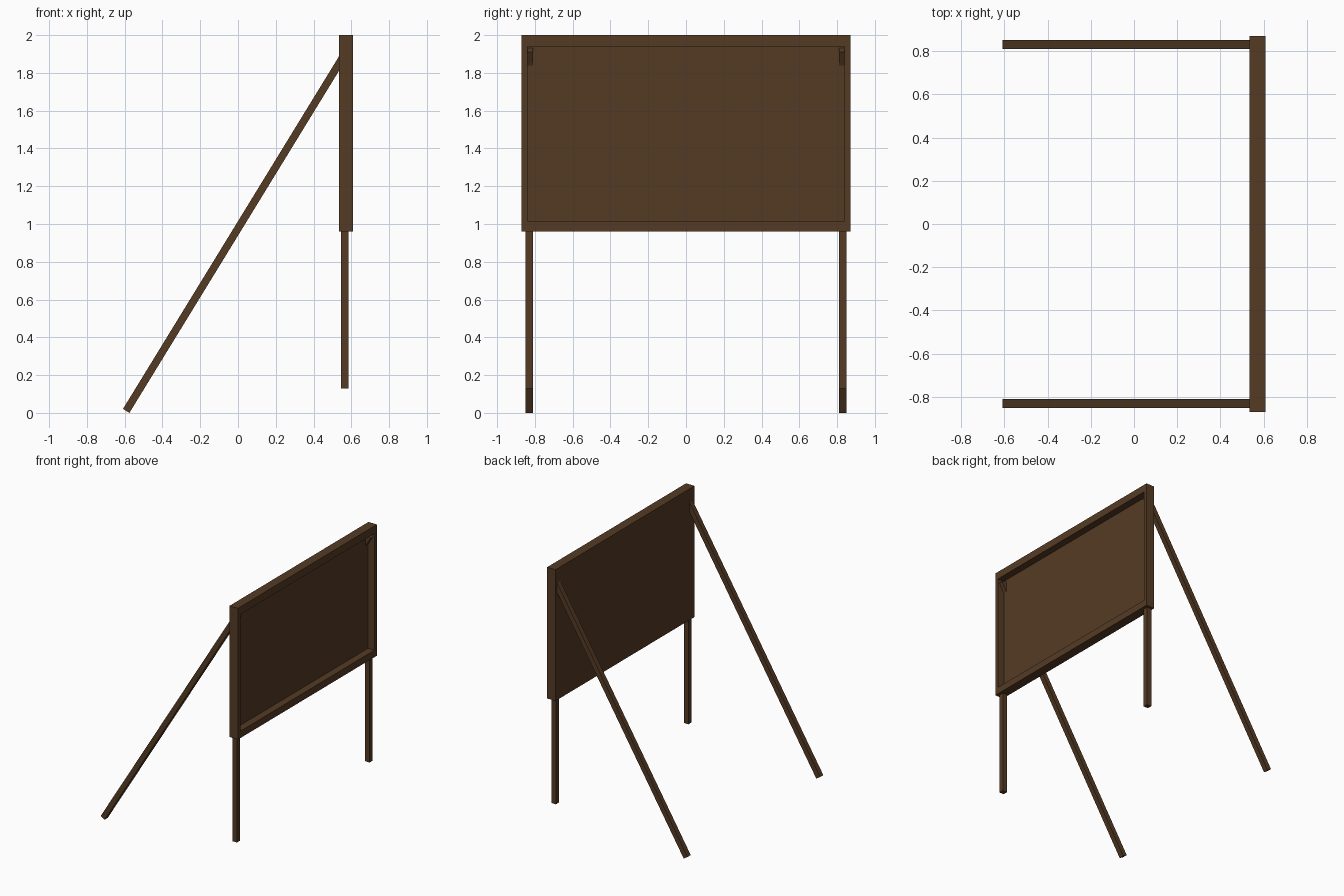
import bpy
import bmesh
from mathutils import Vector, Matrix

cube = bpy.data.objects.get("Cube")
if cube:
    bpy.data.objects.remove(cube, do_unlink=True)

COLOUR = (0.09, 0.044, 0.018, 1)
wood = bpy.data.materials.new("dark_brown_wood")
wood.use_nodes = True
wood.diffuse_color = COLOUR
bsdf = next(n for n in wood.node_tree.nodes if n.type == 'BSDF_PRINCIPLED')
bsdf.inputs["Base Color"].default_value = COLOUR
bsdf.inputs["Roughness"].default_value = 0.8


def add_object(name, bm):
    mesh = bpy.data.meshes.new(name)
    bm.normal_update()
    bm.to_mesh(mesh)
    bm.free()
    mesh.materials.append(wood)
    obj = bpy.data.objects.new(name, mesh)
    bpy.context.collection.objects.link(obj)
    return obj


def box(low, high):
    low, high = Vector(low), Vector(high)
    bm = bmesh.new()
    bmesh.ops.create_cube(bm, size=1, matrix=Matrix.Translation((low + high) / 2)
                          @ Matrix.Diagonal((*(high - low), 1)))
    return bm


def beam(start, end, width):
    """Square beam between two points lying in an xz plane."""
    start, end = Vector(start), Vector(end)
    axis = end - start
    turn = axis.to_track_quat('Z', 'Y').to_matrix().to_4x4()
    bm = bmesh.new()
    bmesh.ops.create_cube(bm, size=1, matrix=Matrix.Translation((start + end) / 2)
                          @ turn @ Matrix.Diagonal((width, width, axis.length, 1)))
    return bm


# Board: a slab with a raised border around a recessed panel on the +x side
BACK, FRONT, PANEL = 0.535, 0.609, 0.552
board = box((BACK, -0.87, 0.96), (FRONT, 0.87, 2.0))
board.normal_update()
face = max(board.faces, key=lambda f: f.calc_center_median().x)
bmesh.ops.inset_region(board, faces=[face], thickness=0.042)
for v in face.verts:
    v.co.z = 1.94 if v.co.z > 1.5 else 1.015
floor = bmesh.ops.extrude_discrete_faces(board, faces=[face])["faces"][0]
for v in floor.verts:
    v.co.x = PANEL
add_object("framed_board", board)

# Upright legs and sloping back braces, one of each per side
for side, y in (("right", -0.83), ("left", 0.83)):
    add_object(side + "_leg", box((0.546, y - 0.02, 0.13), (0.586, y + 0.02, 0.962)))
    add_object(side + "_brace", beam((-0.592, y, 0.0105), (0.578, y, 1.92), 0.04))
